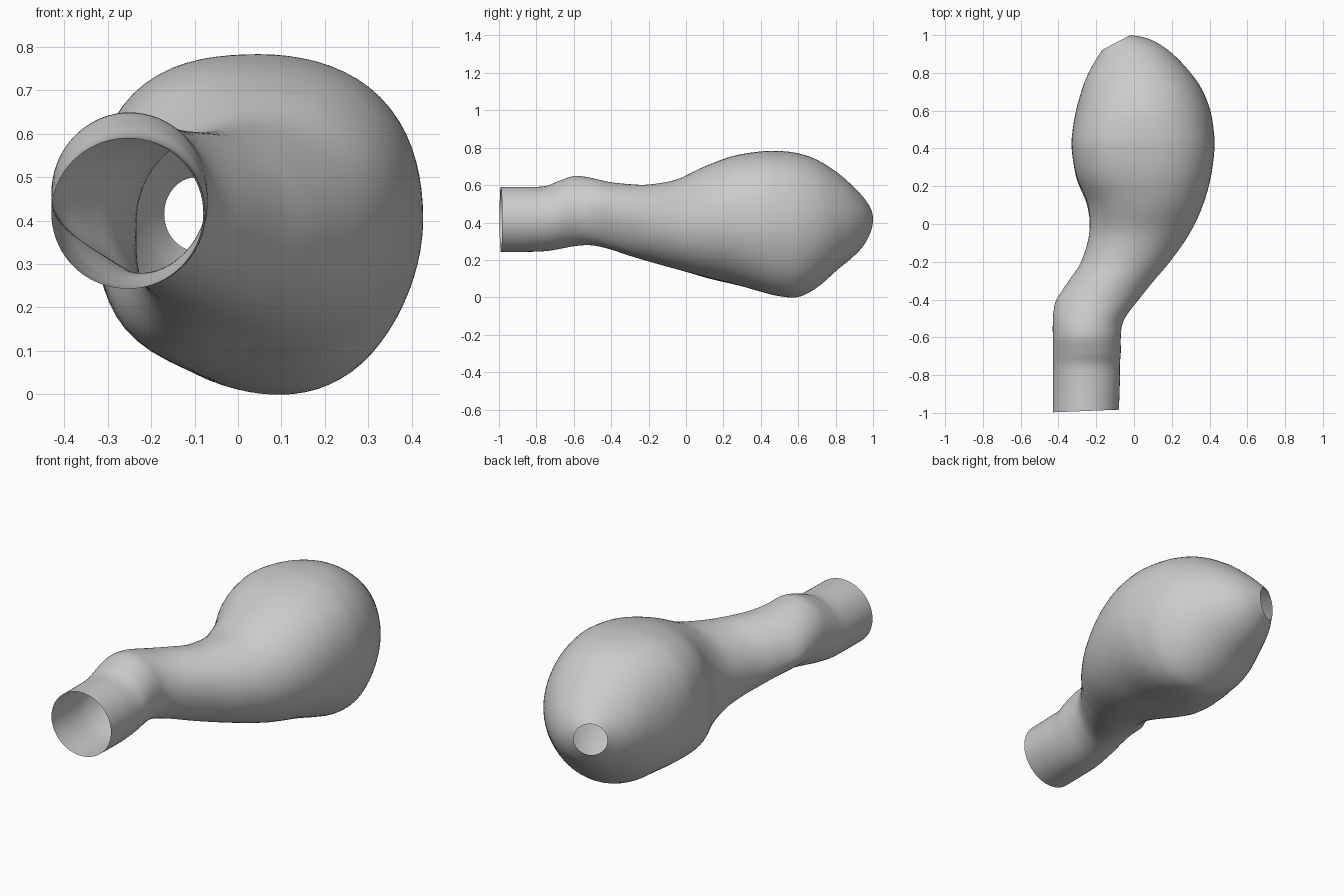
import bpy, bmesh, math
from mathutils import Vector

default = bpy.data.objects.get("Cube")
if default:
    bpy.data.objects.remove(default)

SEGMENTS = 72      # points around each ring
STEPS = 5          # rings between two sections

# Cross-sections along the vessel: y, left, right, bottom, top, tilt
SECTIONS = [
    (-.99, -.43, -.08, .243, .59, .04),
    (-.85, -.43, -.075, .243, .59, .04),
    (-.75, -.43, -.075, .247, .595, .02),
    (-.68, -.43, -.07, .258, .622, 0),
    (-.6, -.43, -.07, .273, .648, 0),
    (-.53, -.43, -.062, .279, .643, 0),
    (-.47, -.427, -.03, .273, .63, 0),
    (-.4, -.41, .025, .255, .615, 0),
    (-.3, -.345, .105, .222, .605, 0),
    (-.2, -.28, .19, .192, .603, 0),
    (-.05, -.237, .295, .15, .63, 0),
    (.1, -.245, .365, .11, .70, 0),
    (.25, -.305, .407, .073, .755, 0),
    (.4, -.33, .426, .03, .78, 0),
    (.5, -.325, .421, .006, .782, .01),
    (.6, -.31, .4, .002, .77, .04),
    (.7, -.29, .347, .055, .735, .11),
    (.8, -.265, .25, .145, .67, .22),
    (.87, -.24, .155, .205, .605, .35),
    (.92, -.21, .07, .26, .55, .45),
    (.96, -.17, -.02, .33, .50, .53),
]


def smooth_between(a, b, c, d, t):
    """Catmull-Rom blend from b to c."""
    return tuple(q + t / 2 * (r - p + t * (2 * p - 5 * q + 4 * r - s
                                           + t * (3 * (q - r) + s - p)))
                 for p, q, r, s in zip(a, b, c, d))


def resample(sections):
    """Densify the sections along the length."""
    last = len(sections) - 1
    rings = []
    for i in range(last):
        four = [sections[min(max(i + k, 0), last)] for k in (-1, 0, 1, 2)]
        rings += [smooth_between(*four, step / STEPS) for step in range(STEPS)]
    return rings + [sections[last]]


def bump(y, centre, reach):
    """Smooth weight that fades to zero away from the centre."""
    t = max(0, 1 - abs(y - centre) / reach)
    return t * t * (3 - 2 * t)


def ring_points(y, left, right, bottom, top, tilt):
    """Rounded outline with fuller corners and a keel set to the right."""
    cx, cz = (left + right) / 2, (bottom + top) / 2
    half_w, half_h = (right - left) / 2, (top - bottom) / 2
    upper_left = 0.08 * bump(y, 0.4, 0.5)
    upper_right = 0.05 * bump(y, 0.35, 0.5)
    lower_left = 0.19 * bump(y, 0.15, 0.45) - 0.12 * bump(y, -0.42, 0.22)
    keel = 0.05 * bump(y, 0.5, 0.4) + 0.04 * bump(y, -0.4, 0.25)
    for k in range(SEGMENTS):
        angle = math.tau * k / SEGMENTS
        c, s = math.cos(angle), math.sin(angle)
        if s > 0:
            fullness = upper_left if c < 0 else upper_right
        else:
            fullness = lower_left if c < 0 else 0
        swell = 1 + fullness * math.sin(2 * angle) ** 2
        x = half_w * c * swell + keel * max(0, -s) ** 3
        yield Vector((cx + x, y + tilt * x, cz + half_h * s * swell))


def loft(name, rings, material):
    """Skin the rings into an open, smooth shell."""
    bm = bmesh.new()
    loops = [[bm.verts.new(p) for p in ring_points(*ring)] for ring in rings]
    for near, far in zip(loops, loops[1:]):
        for k in range(SEGMENTS):
            n = (k + 1) % SEGMENTS
            bm.faces.new((near[k], near[n], far[n], far[k])).smooth = True
    bm.normal_update()
    mesh = bpy.data.meshes.new(name)
    bm.to_mesh(mesh)
    bm.free()
    mesh.materials.append(material)
    obj = bpy.data.objects.new(name, mesh)
    bpy.context.collection.objects.link(obj)


# Single plain grey
grey = bpy.data.materials.new("plain grey")
grey.use_nodes = True
colour = (0.6, 0.6, 0.6, 1)
grey.diffuse_color = colour
grey.node_tree.nodes["Principled BSDF"].inputs["Base Color"].default_value = colour

# Bulb, bent neck and open tube in one continuous shell
loft("vessel_shell", resample(SECTIONS), grey)
